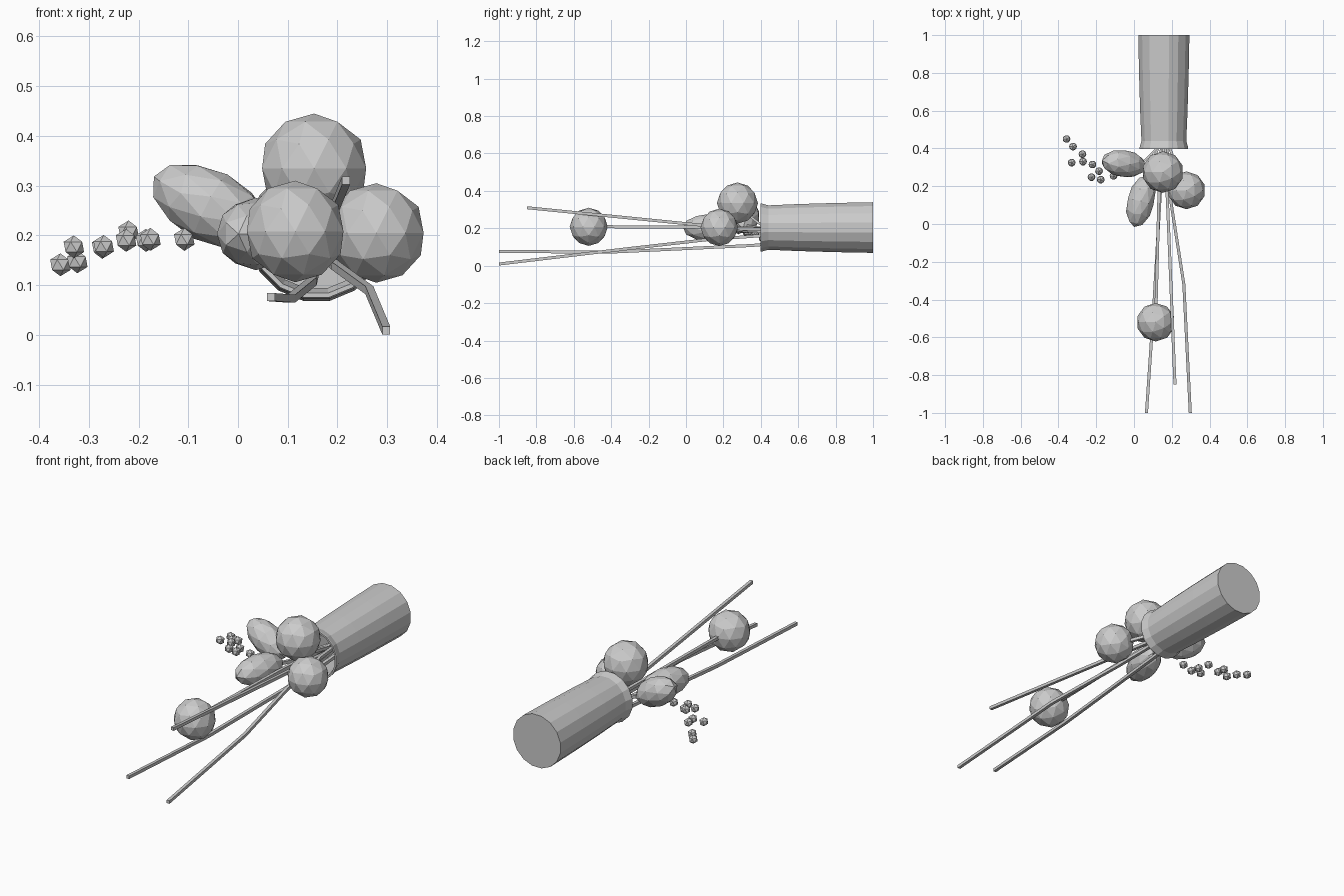
import bpy, bmesh, math
from mathutils import Vector, Matrix

def make_object(name, bm):
    bmesh.ops.recalc_face_normals(bm, faces=bm.faces)
    me = bpy.data.meshes.new(name)
    bm.to_mesh(me)
    bm.free()
    ob = bpy.data.objects.new(name, me)
    bpy.context.collection.objects.link(ob)
    return ob

def loft(bm, rings):
    loops = [[bm.verts.new(p) for p in r] for r in rings]
    n = len(loops[0])
    for a, b in zip(loops, loops[1:]):
        for i in range(n):
            bm.faces.new((a[i], a[(i + 1) % n], b[(i + 1) % n], b[i]))
    bm.faces.new(loops[0])
    bm.faces.new(loops[-1])

def ball(name, centre, radius, length=None, axis=(0, 0, 1), subdiv=2):
    # Faceted ball, stretched along an axis for buds
    rot = Vector(axis).to_track_quat('Z', 'Y').to_matrix().to_4x4()
    scale = Matrix.Diagonal((radius, radius, length or radius, 1))
    bm = bmesh.new()
    bmesh.ops.create_icosphere(bm, subdivisions=subdiv, radius=1,
                               matrix=Matrix.Translation(centre) @ rot @ scale)
    return make_object(name, bm)

def stem(name, points, half=0.008):
    # Square rod running along y
    bm = bmesh.new()
    loft(bm, [[(x + sx * half, y, z + sz * half)
               for sx, sz in ((-1, -1), (1, -1), (1, 1), (-1, 1))]
              for x, y, z in points])
    return make_object(name, bm)

# Vase lying on its side, open toward the front
CX, CZ, SIDES = 0.158, 0.204, 16
profile = [(1.0, 0.138), (0.80, 0.134), (0.60, 0.128), (0.44, 0.121),
           (0.405, 0.131), (0.398, 0.131), (0.398, 0.122), (0.44, 0.112),
           (0.60, 0.118), (0.97, 0.126)]
bm = bmesh.new()
loft(bm, [[(CX + r * math.cos((i + 0.5) * math.tau / SIDES), y,
            CZ + r * math.sin((i + 0.5) * math.tau / SIDES)) for i in range(SIDES)]
          for y, r in profile])
make_object("vase", bm)

# Round flower heads
ball("flower_upper", (0.153, 0.275, 0.335), 0.11)
ball("flower_right", (0.278, 0.178, 0.205), 0.1)
ball("flower_front", (0.115, -0.52, 0.208), 0.102)

# Oval buds
ball("bud_left", (-0.055, 0.32, 0.258), 0.073, 0.13, (-0.87, 0.12, 0.46))
ball("bud_front", (0.036, 0.12, 0.203), 0.073, 0.14, (0.25, 0.97, 0))

# Bare long stems
stem("stem_left", [(0.066, -1, 0.076), (0.107, -0.40, 0.073),
                   (0.15, 0.35, 0.108), (0.155, 0.60, 0.13)])
stem("stem_right", [(0.298, -1, 0.009), (0.264, -0.32, 0.09),
                    (0.195, 0.12, 0.14), (0.16, 0.60, 0.175)])
stem("stem_high", [(0.217, -0.85, 0.31), (0.178, 0.10, 0.215), (0.155, 0.60, 0.165)])

# Stems carrying the heads and buds
stem("stem_flower_front", [(0.115, -0.50, 0.209), (0.132, 0.15, 0.205), (0.155, 0.60, 0.195)])
stem("stem_flower_upper", [(0.153, 0.27, 0.32), (0.156, 0.40, 0.22), (0.158, 0.60, 0.18)])
stem("stem_flower_right", [(0.27, 0.18, 0.20), (0.19, 0.40, 0.195), (0.165, 0.60, 0.19)])
stem("stem_bud_left", [(0.03, 0.31, 0.215), (0.12, 0.40, 0.20), (0.15, 0.60, 0.19)])
stem("stem_bud_front", [(0.06, 0.20, 0.20), (0.125, 0.40, 0.18), (0.15, 0.60, 0.175)])

# Scattered berries
berries = [(-0.357, 0.45, 0.141), (-0.323, 0.41, 0.147), (-0.330, 0.325, 0.177),
           (-0.273, 0.37, 0.176), (-0.270, 0.33, 0.178), (-0.220, 0.315, 0.207),
           (-0.225, 0.248, 0.19), (-0.185, 0.28, 0.19), (-0.176, 0.235, 0.192),
           (-0.108, 0.255, 0.192)]
for i, c in enumerate(berries):
    ball(f"berry_{i + 1}", c, 0.023, subdiv=1)
